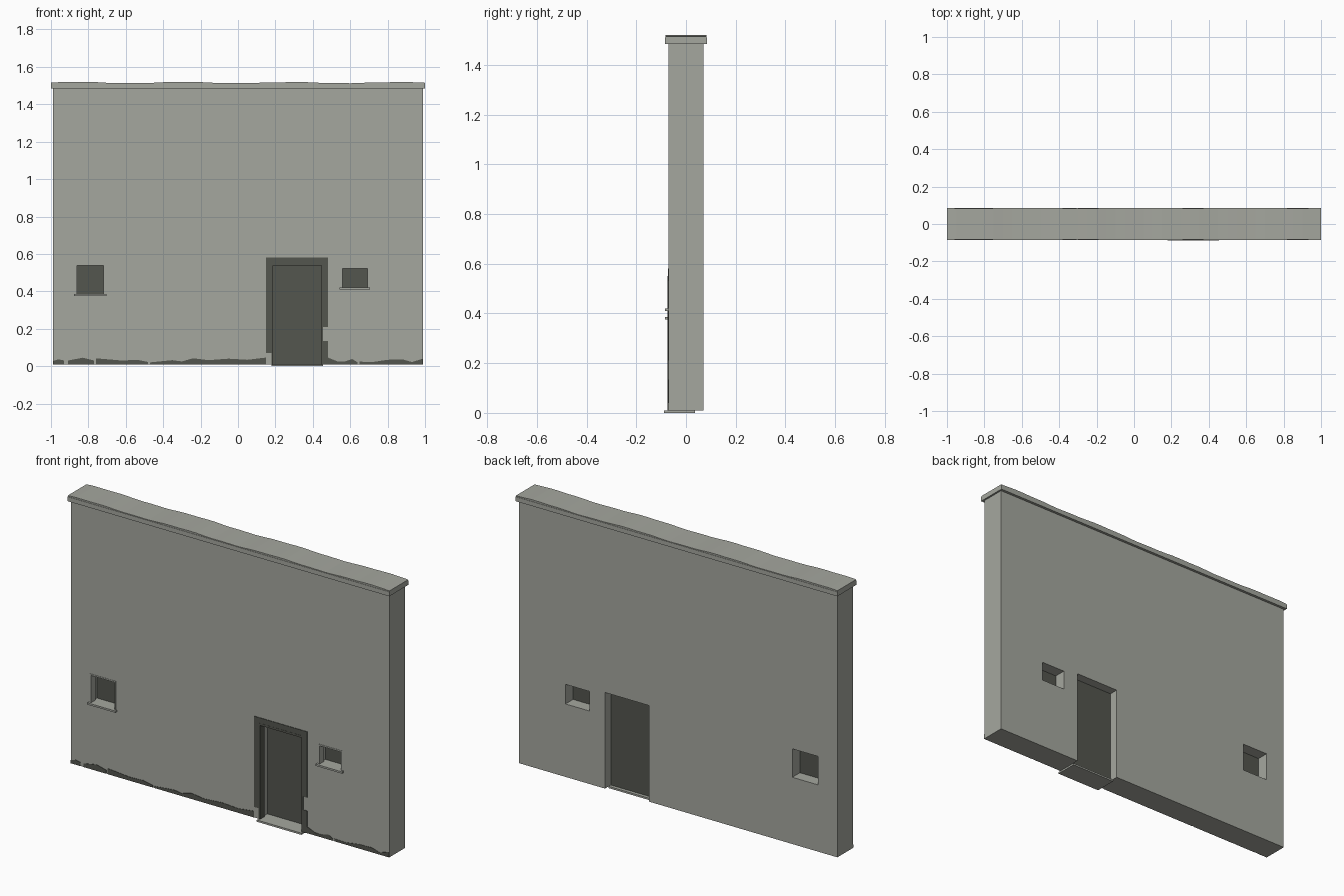
import bpy, bmesh, math

cube = bpy.data.objects.get("Cube")
if cube:
    bpy.data.objects.remove(cube, do_unlink=True)


def material(name, color):
    m = bpy.data.materials.new(name)
    m.use_nodes = True
    m.diffuse_color = color
    m.node_tree.nodes["Principled BSDF"].inputs["Base Color"].default_value = color
    return m


plaster = material("pale grey plaster", (0.376, 0.386, 0.345, 1))
dark = material("dark grey", (0.087, 0.092, 0.077, 1))


def finish(bm, name, mat):
    bmesh.ops.recalc_face_normals(bm, faces=bm.faces)
    me = bpy.data.meshes.new(name)
    bm.to_mesh(me)
    bm.free()
    me.materials.append(mat)
    ob = bpy.data.objects.new(name, me)
    bpy.context.collection.objects.link(ob)
    return ob


def add_box(bm, x, y, z):
    verts = bmesh.ops.create_cube(bm, size=1)["verts"]
    for v in verts:
        for i, (lo, hi) in enumerate((x, y, z)):
            v.co[i] = lo if v.co[i] < 0 else hi


def boxes(name, mat, *parts):
    bm = bmesh.new()
    for p in parts:
        add_box(bm, *p)
    return finish(bm, name, mat)


def extrude_y(bm, depth):
    new = bmesh.ops.extrude_face_region(bm, geom=bm.faces[:])["geom"]
    for v in new:
        if isinstance(v, bmesh.types.BMVert):
            v.co.y += depth


# Openings as (x range, z range)
FRONT, BACK, BASE, TOP = -0.07, 0.07, 0.01, 1.49
door = ((0.18, 0.455), (BASE, 0.55))
windows = {"right_window": ((-0.87, -0.71), (0.385, 0.545)),
           "left_window": ((0.55, 0.70), (0.42, 0.53))}
holes = [door, *windows.values()]

# Wall: cells between all opening edges, skipping the openings
xs = sorted({-0.99, 0.99, *(x for h in holes for x in h[0])})
zs = sorted({BASE, TOP, *(z for h in holes for z in h[1])})
bm = bmesh.new()
grid = {(x, z): bm.verts.new((x, FRONT, z)) for x in xs for z in zs}
for x0, x1 in zip(xs, xs[1:]):
    for z0, z1 in zip(zs, zs[1:]):
        cx, cz = (x0 + x1) / 2, (z0 + z1) / 2
        if not any(a < cx < b and c < cz < d for (a, b), (c, d) in holes):
            bm.faces.new([grid[p] for p in ((x0, z0), (x1, z0), (x1, z1), (x0, z1))])
bmesh.ops.delete(bm, geom=[v for v in bm.verts if not v.link_faces], context="VERTS")
extrude_y(bm, BACK - FRONT)
finish(bm, "wall", plaster)

# Coping with an uneven mortar top
boxes("coping", plaster, ((-1, 1), (-0.085, 0.085), (1.485, 1.51)))
bm = bmesh.new()
steps = 40
top = [(-1 + 2 * i / steps, 1.516 + 0.003 * math.sin(i * 0.55) + 0.001 * math.sin(i * 1.7))
       for i in range(steps + 1)]
for (x0, z0), (x1, z1) in zip(top, top[1:]):
    bm.faces.new([bm.verts.new((x, -0.083, z))
                  for x, z in ((x0, 1.508), (x1, 1.508), (x1, z1), (x0, z0))])
bmesh.ops.remove_doubles(bm, verts=bm.verts, dist=0.0001)
extrude_y(bm, 0.166)
finish(bm, "coping_top", plaster)

# Windows: pane, lining and projecting sill
for name, ((x0, x1), (z0, z1)) in windows.items():
    t, depth = 0.008, (FRONT - 0.002, -0.035)
    boxes(name + "_pane", dark, ((x0, x1), (-0.01, 0.003), (z0, z1)))
    boxes(name + "_lining", plaster,
          ((x0, x0 + t), depth, (z0, z1)),
          ((x1 - t, x1), depth, (z0, z1)),
          ((x0 + t, x1 - t), depth, (z1 - t, z1)))
    boxes(name + "_sill", plaster,
          ((x0 - 0.008, x1 + 0.006), (-0.085, FRONT), (z0 - 0.01, z0)))

# Door leaf, lining and step
(x0, x1), (z0, z1) = door
boxes("door_leaf", dark, ((x0, x1), (0.003, 0.018), (z0, z1)))
face = (FRONT - 0.004, -0.035)
boxes("door_lining", dark,
      ((x0, x0 + 0.008), face, (z0, z1)),
      ((x1 - 0.008, x1), face, (z0, z1)),
      ((x0 + 0.008, x1 - 0.008), face, (z1 - 0.012, z1)))
boxes("door_step", plaster, ((x0 - 0.002, x1), (-0.088, 0.037), (0, 0.01)))

# Painted door surround with chipped gaps
plate = (FRONT - 0.003, FRONT)
boxes("door_surround", dark,
      ((0.15, x0), plate, (0.07, z1)),
      ((0.15, 0.48), plate, (z1, 0.58)),
      ((x1, 0.48), plate, (0.21, z1)),
      ((x1, 0.48), plate, (BASE, 0.135)))

# Ragged damp band along the foot of the wall
bands = [
    [(-0.99, .027), (-0.96, .037), (-0.93, .03)],
    [(-0.91, .03), (-0.83, .045), (-0.77, .03)],
    [(-0.76, .042), (-0.62, .03), (-0.54, .034), (-0.48, .022)],
    [(-0.47, .02), (-0.35, .032), (-0.3, .025), (-0.24, .042), (-0.16, .032),
     (-0.05, .04), (0.05, .034), (0.15, .046)],
    [(0.48, .046), (0.53, .026), (0.57, .025), (0.61, .038), (0.64, .02)],
    [(0.65, .024), (0.72, .022), (0.8, .034), (0.88, .036), (0.93, .022), (0.99, .04)],
]
bm = bmesh.new()
for band in bands:
    outline = [(band[0][0], BASE), (band[-1][0], BASE), *reversed(band)]
    bm.faces.new([bm.verts.new((x, FRONT - 0.002, z)) for x, z in outline])
extrude_y(bm, 0.002)
finish(bm, "damp_band", dark)
